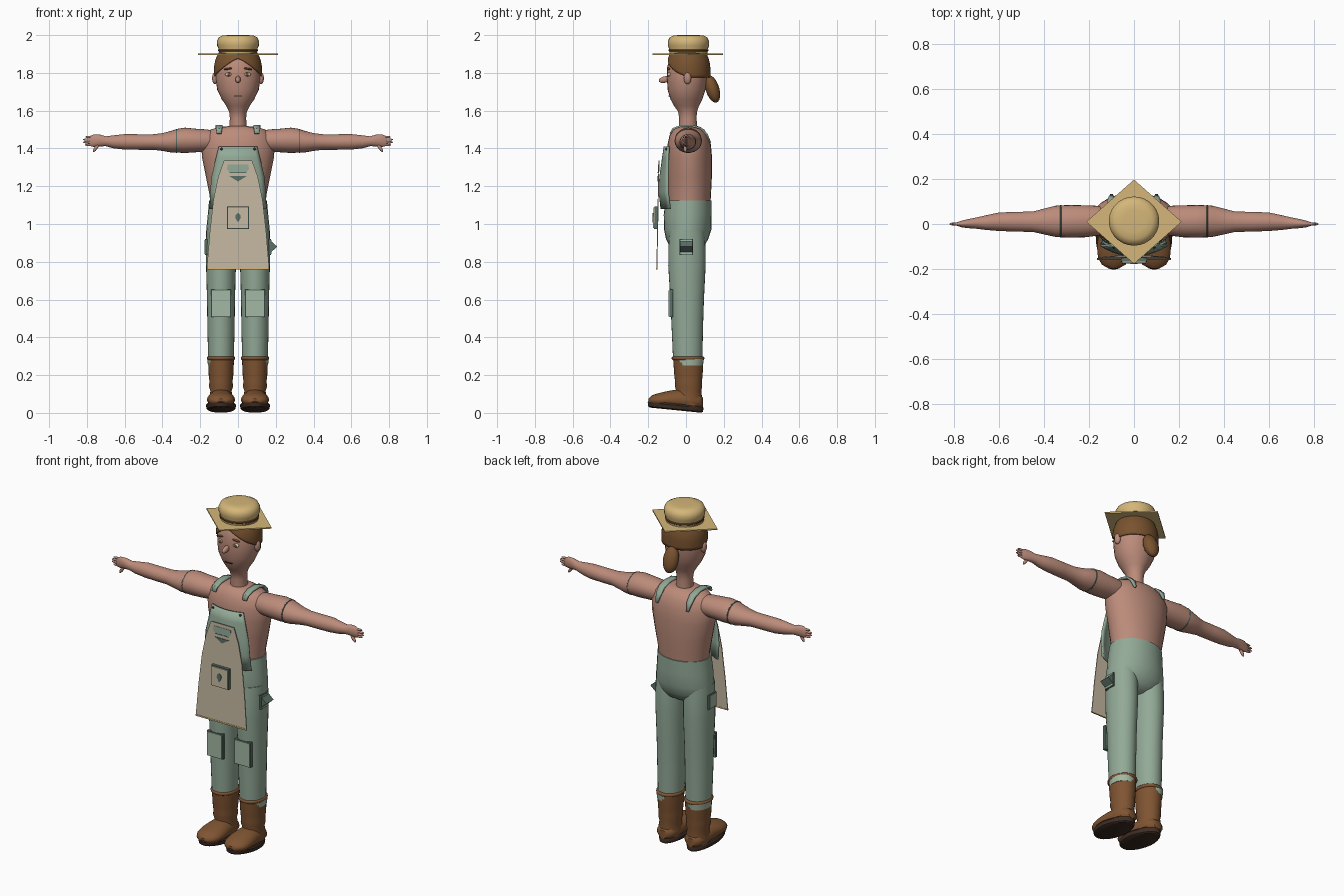
import bpy, bmesh, math
from mathutils import Matrix, Vector

COLOURS = {
    "skin": (0.50, 0.26, 0.195), "trouser_green": (0.29, 0.40, 0.31),
    "patch_green": (0.36, 0.48, 0.37), "dark_green": (0.10, 0.16, 0.13),
    "apron_beige": (0.56, 0.48, 0.36), "boot_leather": (0.215, 0.09, 0.032),
    "sole_brown": (0.05, 0.027, 0.018), "hair_brown": (0.19, 0.085, 0.028),
    "straw": (0.66, 0.47, 0.19), "eye_white": (0.75, 0.70, 0.58)}
MATS = {}
for key, col in COLOURS.items():
    MATS[key] = bpy.data.materials.new(key)
    MATS[key].diffuse_color = (*col, 1)


def finish(name, bm, mat):
    bmesh.ops.recalc_face_normals(bm, faces=bm.faces)
    me = bpy.data.meshes.new(name)
    bm.to_mesh(me)
    bm.free()
    me.materials.append(MATS[mat])
    ob = bpy.data.objects.new(name, me)
    bpy.context.collection.objects.link(ob)
    return ob


def grid(name, rows, mat, close=False, caps=False, thick=0):
    """Skin rows of points with quads."""
    bm = bmesh.new()
    vs = [[bm.verts.new(p) for p in r] for r in rows]
    n = len(rows[0])
    for a, b in zip(vs, vs[1:]):
        for i in range(n if close else n - 1):
            j = (i + 1) % n
            bm.faces.new((a[i], a[j], b[j], b[i]))
    if caps:
        bm.faces.new(vs[0])
        bm.faces.new(vs[-1])
    ob = finish(name, bm, mat)
    if thick:
        m = ob.modifiers.new("thickness", "SOLIDIFY")
        m.thickness, m.offset = thick, 0
    return ob


def loft(name, rings, mat, axis="z", n=28):
    """Elliptic rings: (position, radius u, radius v, centre u, centre v)."""
    rows = []
    for t, ru, rv, cu, cv in rings:
        row = []
        for i in range(n):
            a = math.tau * i / n
            u, v = cu + ru * math.cos(a), cv + rv * math.sin(a)
            row.append({"z": (u, v, t), "x": (t, u, v), "y": (u, t, v)}[axis])
        rows.append(row)
    return grid(name, rows, mat, close=True, caps=True)


def plate(name, pts, d0, d1, mat, place=lambda u, v, d: (u, d, v)):
    """Extruded outline, from depth d0 to d1."""
    rows = [[place(u, v, d) for u, v in pts] for d in (d0, d1)]
    return grid(name, rows, mat, close=True, caps=True)


def ball(name, loc, rad, mat, tilt=(0, "X")):
    bm = bmesh.new()
    m = Matrix.Translation(loc) @ Matrix.Rotation(tilt[0], 4, tilt[1]) @ Matrix.Diagonal((*rad, 1))
    bmesh.ops.create_uvsphere(bm, u_segments=20, v_segments=12, radius=1, matrix=m)
    return finish(name, bm, mat)


def box(x0, x1, z0, z1):
    return [(x0, z0), (x1, z0), (x1, z1), (x0, z1)]


# Torso, neck and head
loft("torso", [(1.05, .145, .11, 0, .015), (1.15, .15, .114, 0, .018), (1.25, .17, .118, 0, .019),
               (1.35, .19, .12, 0, .018), (1.42, .195, .115, 0, .017), (1.47, .178, .102, 0, .015),
               (1.50, .145, .082, 0, .014), (1.513, .10, .065, 0, .012), (1.518, .05, .05, 0, .012)], "skin")
loft("neck_and_head", [(1.49, .048, .05, 0, .01), (1.56, .043, .046, 0, .01), (1.595, .047, .05, 0, .008),
                       (1.625, .062, .066, 0, .003), (1.66, .086, .084, 0, .002), (1.71, .11, .10, 0, .003),
                       (1.77, .118, .106, 0, .005), (1.83, .117, .107, 0, .007), (1.88, .10, .095, 0, .01),
                       (1.92, .06, .06, 0, .01)], "skin")
ball("nose", (0, -.112, 1.765), (.014, .033, .017), "skin", (.25, "X"))
plate("mouth", box(-.022, .022, 1.674, 1.679), -.092, -.084, "sole_brown")

# Hair: cap with a parted fringe, and a tail
rows = []
for k in range(9):
    row = []
    for i in range(48):
        a = math.tau * i / 48
        c, s = math.cos(a), math.sin(a)
        zb = 1.775
        if s < -.15:
            zb = 1.875 - .09 * abs(c) ** 1.4
        z = zb + (1.912 - zb) * k / 8
        f = 1 - max(0, (z - 1.82) / .15) ** 2 * .6
        row.append((.124 * f * c, .012 + .114 * f * s, z))
    rows.append(row)
grid("hair_cap", rows, "hair_brown", close=True, thick=.006)
ball("hair_tail", (0, .140, 1.715), (.045, .036, .075), "hair_brown", (.3, "X"))

# Straw hat
HC = .013
loft("hat_crown", [(1.90, .10, .10, 0, HC), (1.925, .102, .102, 0, HC), (1.945, .111, .109, 0, HC),
                   (1.968, .112, .109, 0, HC), (1.988, .102, .10, 0, HC), (1.998, .082, .08, 0, HC),
                   (2.0, .05, .05, 0, HC)], "straw")
loft("hat_band", [(1.914, .103, .103, 0, HC), (1.917, .106, .106, 0, HC), (1.922, .106, .106, 0, HC),
                  (1.925, .103, .103, 0, HC)], "hair_brown")
plate("hat_brim", [(.212, .01), (0, .197), (-.212, .01), (0, -.177)], 1.896, 1.903, "straw",
      lambda u, v, d: (u, v, d))

# Trouser seat and bib
loft("trouser_seat", [(1.125, .153, .122, 0, .014), (1.05, .16, .127, 0, .009), (.97, .168, .125, 0, .009),
                      (.92, .167, .112, 0, .006), (.88, .14, .09, 0, .004), (.855, .07, .05, 0, .004)],
     "trouser_green")
rows = []
for z, w, y in [(1.41, .10, -.113), (1.35, .115, -.122), (1.25, .138, -.136), (1.17, .145, -.14),
                (1.08, .148, -.13)]:
    rows.append([(w * i / 6, y + 2.1 * (w * i / 6) ** 2, z) for i in range(-6, 7)])
grid("bib", rows, "trouser_green", thick=.01)


# Apron, leaning very slightly
def lean(u, v, d):
    return (u, d - .157 + (v - .76) * .02, v)


side = [(.165, .765), (.15, .95), (.13, 1.13), (.105, 1.25), (.075, 1.335)]
outline = side + [(-x, z) for x, z in reversed(side)]
plate("apron", outline, 0, .005, "apron_beige", lean)
plate("apron_hem", box(-.165, .165, .76, .768), -.002, .006, "straw", lean)
plate("apron_slot", [(-.045, 1.275), (.045, 1.275), (.058, 1.29), (.055, 1.315), (-.055, 1.315), (-.058, 1.29)],
      -.002, .001, "trouser_green", lean)
plate("apron_slot_shadow", box(-.045, .045, 1.27, 1.275), -.003, .001, "dark_green", lean)
plate("apron_flap", [(0, 1.225), (.045, 1.253), (-.045, 1.253)], -.003, .001, "dark_green", lean)
plate("apron_pocket_edge", box(-.057, .057, .973, 1.092), -.016, .001, "dark_green", lean)
plate("apron_pocket", box(-.053, .053, .978, 1.087), -.022, 0, "apron_beige", lean)
drop = [(0, 1.008), (.006, 1.018), (.015, 1.035), (.011, 1.05), (0, 1.058), (-.011, 1.05), (-.015, 1.035),
        (-.006, 1.018)]
plate("pocket_badge", drop, -.026, -.02, "dark_green", lean)

# Parts repeated on each side
for s, tag in ((1, "right"), (-1, "left")):
    # Face
    ball("ear_" + tag, (s * .121, .008, 1.772), (.016, .02, .032), "skin")
    ball("eye_" + tag, (s * .048, -.089, 1.792), (.020, .009, .011), "eye_white")
    ball("iris_" + tag, (s * .048, -.096, 1.792), (.009, .005, .010), "hair_brown")
    ball("brow_" + tag, (s * .05, -.091, 1.822), (.026, .008, .005), "hair_brown", (s * .15, "Y"))

    # Arm
    arm = [(.13, .06, .055, .015, 1.44), (.17, .067, .059, .014, 1.442), (.22, .071, .062, .012, 1.442),
           (.28, .072, .067, .012, 1.443), (.32, .071, .063, .012, 1.441), (.35, .069, .058, .012, 1.436),
           (.40, .057, .047, .011, 1.434), (.45, .045, .041, .01, 1.434), (.52, .044, .041, .01, 1.434),
           (.60, .041, .041, .01, 1.435), (.66, .032, .034, .006, 1.435), (.70, .025, .026, .004, 1.438),
           (.73, .021, .031, .002, 1.442), (.765, .015, .033, 0, 1.441), (.785, .008, .025, 0, 1.438)]
    loft("arm_" + tag, [(s * t, *r) for t, *r in arm], "skin", "x")
    cuff = [(.322, .071, .062, .012, 1.44), (.324, .0725, .064, .012, 1.44), (.327, .0725, .064, .012, 1.44),
            (.329, .070, .061, .012, 1.44)]
    loft("sleeve_seam_" + tag, [(s * t, *r) for t, *r in cuff], "dark_green", "x")
    for i, (z, tip) in enumerate([(1.461, .808), (1.447, .82), (1.433, .82), (1.419, .81)]):
        loft(f"finger_{i}_{tag}", [(s * .765, .007, .007, 0, z), (s * (tip - .01), .006, .006, 0, z),
                                   (s * tip, .002, .002, 0, z)], "skin", "x", 10)
    ball("thumb_" + tag, (s * .752, -.004, 1.403), (.009, .009, .027), "skin", (-s * .6, "Y"))

    # Strap over the shoulder and its button
    strap = [(-.082, 1.478, .012), (-.069, 1.503, .016), (-.03, 1.518, .018), (.03, 1.52, .019),
             (.08, 1.506, .019), (.11, 1.475, .016), (.128, 1.43, .006)]
    grid("strap_" + tag, [[(s * (.10 + k * w), y, z) for k in (-1, 0, 1)] for y, z, w in strap],
         "trouser_green", thick=.01)
    ball("bib_button_" + tag, (s * .088, -.104, 1.397), (.007, .005, .007), "sole_brown")

    # Leg, knee patch and side pocket
    X = s * .09
    loft("trouser_leg_" + tag, [(.97, .078, .092, X, .005), (.88, .08, .098, X, .005), (.78, .079, .099, X, .005),
                                (.6, .074, .089, X, .006), (.45, .072, .083, X, .007), (.29, .068, .078, X, .009)],
         "trouser_green")
    loft("trouser_tatters_" + tag, [(.29, .068, .079, X + s * .005, .016), (.25, .064, .074, X + s * .005, .016)],
         "patch_green")
    plate("knee_patch_edge_" + tag, box(X - .052, X + .052, .507, .653), -.087, -.07, "dark_green")
    plate("knee_patch_" + tag, box(X - .048, X + .048, .511, .649), -.092, -.072, "patch_green")
    plate("side_pocket_edge_" + tag, box(-.034, .036, .837, .92), s * .155, s * .174, "dark_green",
          lambda u, v, d: (d, u, v))
    plate("side_pocket_" + tag, box(-.03, .032, .841, .916), s * .155, s * .177, "patch_green",
          lambda u, v, d: (d, u, v))

    # Boot: shaft, rolled top, foot and sole
    loft("boot_shaft_" + tag, [(.04, .06, .072, X, .012), (.08, .063, .073, X, .012), (.115, .056, .066, X, .015),
                               (.14, .064, .072, X, .013), (.165, .061, .071, X, .013), (.2, .065, .075, X, .013),
                               (.285, .069, .08, X, .012)], "boot_leather")
    roll = []
    for k in range(9):
        a = math.pi * k / 8
        r = .009 * math.sin(a)
        roll.append((.289 - .01 * math.cos(a), .066 + r, .078 + r, X, .011))
    loft("boot_top_" + tag, roll, "boot_leather")
    loft("boot_foot_" + tag, [(.09, .025, .025, X, .055), (.07, .05, .04, X, .06), (.02, .063, .055, X, .065),
                              (-.04, .067, .055, X, .07), (-.10, .074, .045, X, .07), (-.15, .07, .036, X, .067),
                              (-.18, .053, .027, X, .066), (-.198, .022, .013, X, .062)], "boot_leather", "y")
    sole = loft("boot_sole_" + tag, [(0, .068, .137, X, -.055), (.006, .076, .145, X, -.055),
                                     (.026, .08, .148, X, -.055), (.034, .074, .143, X, -.055)], "sole_brown")
    for v in sole.data.vertices:
        v.co.z += (.09 - v.co.y) * .1
        if v.co.y > -.05:
            v.co.x = X + (v.co.x - X) * (1 - .9 * min(.14, v.co.y + .05))

# Open flap on one side pocket
plate("pocket_flap", [(.165, .918), (.208, .88), (.165, .842)], -.032, .034, "dark_green")

# Smooth shading with sharp edges kept
for ob in bpy.data.objects:
    ob.select_set(True)
    bpy.context.view_layer.objects.active = ob
bpy.ops.object.shade_smooth_by_angle(angle=math.radians(40))
